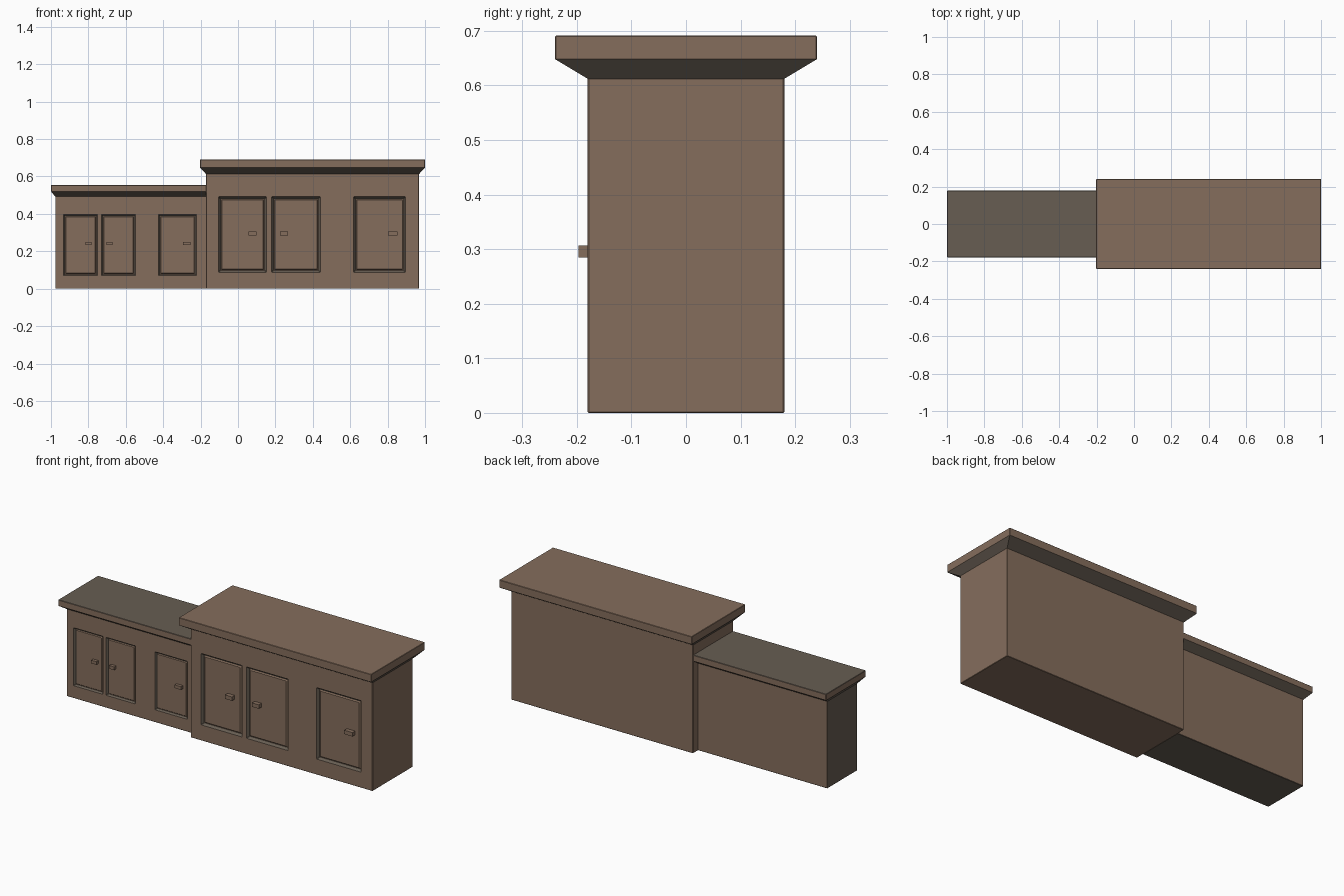
import bpy, bmesh
from mathutils import Vector

if "Cube" in bpy.data.objects:
    bpy.data.objects.remove(bpy.data.objects["Cube"], do_unlink=True)


def material(name, rgb):
    m = bpy.data.materials.new(name)
    m.use_nodes = True
    m.diffuse_color = (*rgb, 1)
    m.node_tree.nodes["Principled BSDF"].inputs["Base Color"].default_value = (*rgb, 1)
    return m


BROWN, GREY = 0, 1
MATERIALS = [material("warm brown wood", (0.235, 0.155, 0.108)),
             material("grey brown wood", (0.135, 0.11, 0.085))]


def finish(name, bm, bevel=0):
    bmesh.ops.recalc_face_normals(bm, faces=bm.faces)
    mesh = bpy.data.meshes.new(name)
    bm.to_mesh(mesh)
    bm.free()
    for m in MATERIALS:
        mesh.materials.append(m)
    obj = bpy.data.objects.new(name, mesh)
    bpy.context.collection.objects.link(obj)
    if bevel:
        mod = obj.modifiers.new("soft edges", 'BEVEL')
        mod.width, mod.segments = bevel, 1
        mod.limit_method, mod.angle_limit = 'ANGLE', 1.05
    return obj


def box(bm, lo, hi):
    lo, hi = Vector(lo), Vector(hi)
    verts = bmesh.ops.create_cube(bm, size=1)["verts"]
    for v in verts:
        v.co = (lo + hi) / 2 + v.co * (hi - lo)


def body(name, x0, x1, half, height, doors, z0, z1, s, grey_ends):
    """Carcass whose door fields are sunk into the front with sloped frames."""
    bm = bmesh.new()
    box(bm, (x0, -half, 0), (x1, half, height))
    bm.normal_update()
    for f in bm.faces:
        if grey_ends and abs(f.normal.y) < 0.5:
            f.material_index = GREY

    def front_faces():
        bm.normal_update()
        return [f for f in bm.faces if f.normal.y < -0.9]

    cuts = [((x, 0, 0), (1, 0, 0)) for d in doors for x in d[:2]]
    cuts += [((0, 0, z), (0, 0, 1)) for z in (z0, z1)]
    for point, normal in cuts:
        faces = front_faces()
        geom = set(faces)
        for f in faces:
            geom.update(f.edges, f.verts)
        bmesh.ops.bisect_plane(bm, geom=list(geom), plane_co=point, plane_no=normal)
    fields = []
    for f in front_faces():
        c = f.calc_center_median()
        if z0 < c.z < z1 and any(d[0] < c.x < d[1] for d in doors):
            fields.append(f)
    # Sloped grey frame, then a raised panel with a chamfered border
    frame = bmesh.ops.inset_individual(bm, faces=fields, thickness=0.015 * s, depth=-0.015 * s)
    for f in frame["faces"]:
        f.material_index = GREY
    bmesh.ops.inset_individual(bm, faces=fields, thickness=0.01 * s, depth=0.008 * s)
    for f in fields:
        f.material_index = BROWN
    finish(name, bm, 0.002)


def worktop(name, x0, x1, half, over_x, over_y, z_low, z_mid, z_top, top_mat):
    """Slab on a sloped collar that meets the carcass."""
    bm = bmesh.new()
    rings = []
    for dx, dy, z in ((0, 0, z_low), (over_x, over_y, z_mid), (over_x, over_y, z_top)):
        rings.append([bm.verts.new((x, y, z)) for x, y in (
            (x0 - dx, -half - dy), (x1 + dx, -half - dy),
            (x1 + dx, half + dy), (x0 - dx, half + dy))])
    for a, b, mat in ((rings[0], rings[1], GREY), (rings[1], rings[2], BROWN)):
        for i in range(4):
            j = (i + 1) % 4
            bm.faces.new((a[i], a[j], b[j], b[i])).material_index = mat
    bm.faces.new(rings[0][::-1]).material_index = GREY
    bm.faces.new(rings[2]).material_index = top_mat
    finish(name, bm, 0.002)


def handles(prefix, doors, half, s, z0, z1):
    for i, d in enumerate(doors):
        bm = bmesh.new()
        box(bm, (d[2], -half - 0.017 * s, z0), (d[3], -half + 0.009 * s, z1))
        finish(f"{prefix}_handle_{i + 1}", bm)


# Doors: left edge, right edge, handle start, handle end
tall_doors = [(-0.104, 0.152, 0.056, 0.10), (0.18, 0.44, 0.225, 0.268), (0.618, 0.896, 0.802, 0.853)]
low_doors = [(-0.933, -0.751, -0.815, -0.783), (-0.73, -0.548, -0.703, -0.671),
             (-0.425, -0.222, -0.293, -0.254)]

# Tall cabinet
body("tall_cabinet_body", -0.17, 0.967, 0.18, 0.615, tall_doors, 0.088, 0.492, 1, False)
worktop("tall_cabinet_worktop", -0.17, 0.967, 0.18, 0.033, 0.06, 0.612, 0.648, 0.691, BROWN)
handles("tall_cabinet", tall_doors, 0.18, 1, 0.285, 0.307)

# Low cabinet
body("low_cabinet_body", -0.977, -0.168, 0.134, 0.495, low_doors, 0.07, 0.398, 0.75, True)
worktop("low_cabinet_worktop", -0.977, -0.168, 0.134, 0.023, 0.044, 0.492, 0.521, 0.555, GREY)
handles("low_cabinet", low_doors, 0.134, 0.75, 0.233, 0.251)
